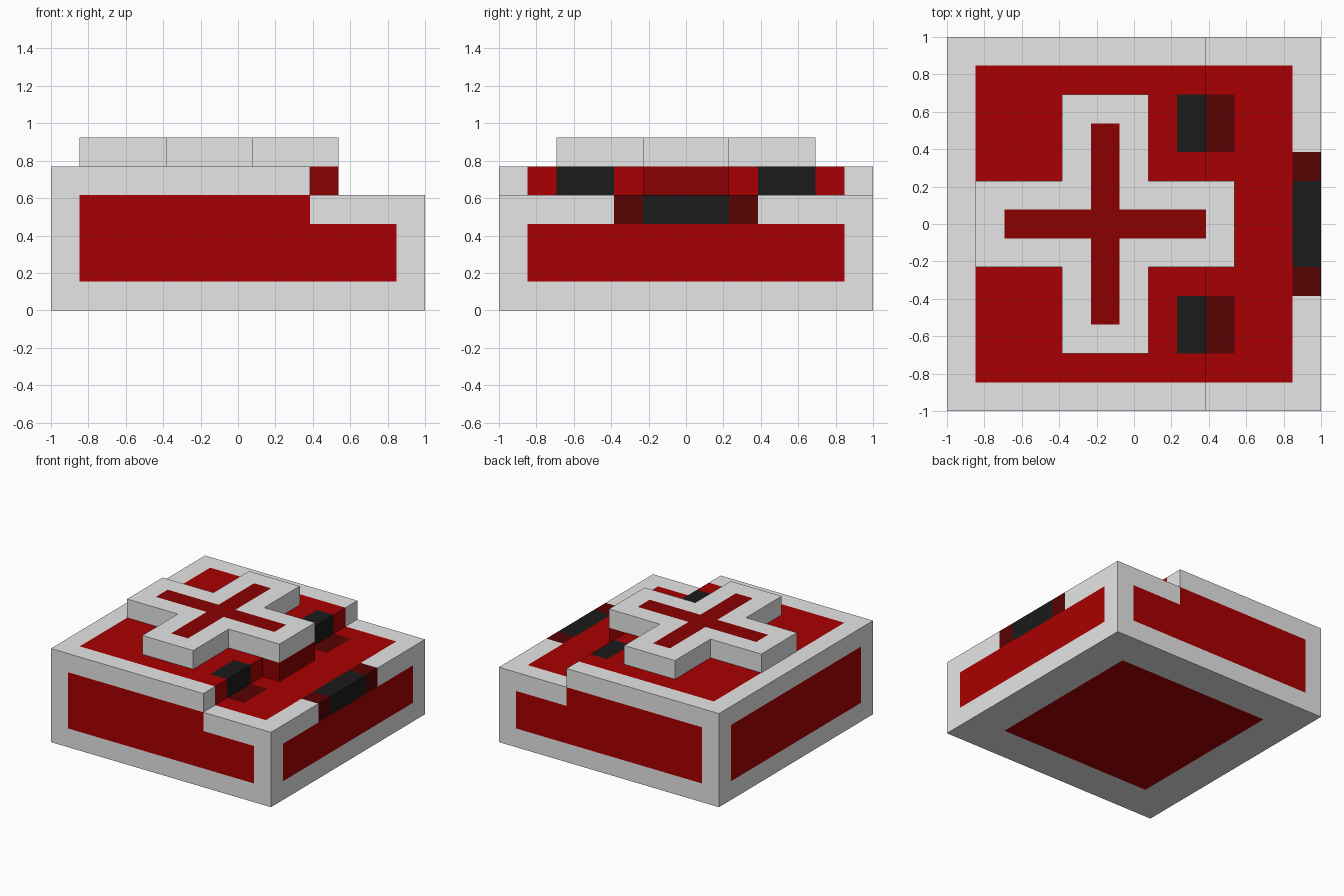
import bpy
import bmesh
from collections import Counter
from mathutils import Matrix, Vector

if "Cube" in bpy.data.objects:
    bpy.data.objects.remove(bpy.data.objects["Cube"])

U = 2 / 13  # the whole model sits on a 13 x 13 grid of this size


def material(name, rgb):
    m = bpy.data.materials.new(name)
    m.diffuse_color = (*rgb, 1)
    m.use_nodes = True
    m.node_tree.nodes["Principled BSDF"].inputs["Base Color"].default_value = m.diffuse_color
    return m


MATS = [material("light grey", (0.79, 0.79, 0.79)),
        material("red", (0.4, 0.0, 0.0005)),
        material("deep red", (0.26, 0.0, 0.0)),
        material("maroon", (0.1, 0.0005, 0.0005)),
        material("black", (0.0105, 0.0105, 0.0105))]
GREY, RED, DEEP, MAROON, BLACK = range(5)


def build(name, boxes, cuts, colour):
    """Join boxes (grid units), cut faces on grid lines, colour faces by rule."""
    bm = bmesh.new()
    for lo, hi in boxes:
        lo, hi = Vector(lo), Vector(hi)
        bmesh.ops.create_cube(bm, size=1, matrix=Matrix.Translation((lo + hi) / 2)
                              @ Matrix.Diagonal((*(hi - lo), 1)))
    for axis, values in enumerate(cuts):
        for v in values:
            co, no = Vector(), Vector()
            co[axis], no[axis] = v, 1
            bmesh.ops.bisect_plane(bm, geom=bm.verts[:] + bm.edges[:] + bm.faces[:],
                                   plane_co=co, plane_no=no, dist=1e-4)
    # Drop inner faces where two boxes touch, and those the rule rejects
    key = lambda f: tuple(round(c, 2) + 0.0 for c in f.calc_center_median())
    count = Counter(key(f) for f in bm.faces)
    dead = []
    for f in bm.faces:
        c = colour(f.calc_center_median(), f.normal)
        if count[key(f)] > 1 or c is None:
            dead.append(f)
        else:
            f.material_index = c
    bmesh.ops.delete(bm, geom=dead, context='FACES')
    bmesh.ops.remove_doubles(bm, verts=bm.verts[:], dist=1e-3)
    bm.transform(Matrix.Scale(U, 4) @ Matrix.Translation((-6.5, -6.5, 0)))
    me = bpy.data.meshes.new(name)
    bm.to_mesh(me)
    bm.free()
    for m in MATS:
        me.materials.append(m)
    bpy.context.collection.objects.link(bpy.data.objects.new(name, me))


def body_colour(c, n):
    x, z, side = c.x, c.z, abs(c.y - 6.5)
    # Black pads on the step edge with maroon marks in front of them
    if 2.5 < side < 4.5 and z > 3.9:
        if 8 < x < 9.01 and (n.z > 0.5 or n.x > 0.5):
            return BLACK
        if 9.01 < x < 10 and n.z > 0.5:
            return MAROON
    # Slot in the right rim
    if x > 12 and z > 3 and side < 2.5 and (n.z > 0.5 or n.x > 0.5):
        return BLACK if side < 1.5 else MAROON
    # Red panels inside grey borders
    if n.z < -0.5:
        return RED if side < 4.5 and 2 < x < 11 else GREY
    if n.z > 0.5:
        return RED if side < 5.5 and 1 < x < 12 else GREY
    if abs(n.y) > 0.5:
        return RED if 1 < x < 12 and 1 < z < (4 if x < 9 else 3) else GREY
    if n.x > 0.5:
        return RED if side < 5.5 and (x < 10 or 1 < z < 3) else GREY
    return RED if side < 5.5 and 1 < z < 4 else GREY


def cross_colour(c, n):
    if n.z < -0.5:
        return None  # rests on the body
    x, side = c.x, abs(c.y - 6.5)
    inner = (side < 0.5 and 2 < x < 9) or (side < 3.5 and 5 < x < 6)
    return DEEP if n.z > 0.5 and inner else GREY


# Stepped body: high rear part and low right-hand part
build("stepped_body", [((0, 0, 0), (9, 13, 5)), ((9, 0, 0), (13, 13, 4))],
      ((1, 2, 8, 10, 11, 12), (1, 2, 4, 5, 8, 9, 11, 12), (1, 3, 4)), body_colour)

# Raised cross: long bar and two side arms
build("raised_cross", [((1, 5, 5), (10, 8, 6)), ((4, 2, 5), (7, 5, 6)), ((4, 8, 5), (7, 11, 6))],
      ((2, 4, 5, 6, 7, 9), (3, 6, 7, 10), ()), cross_colour)

# Block holding up the overhanging end of the cross
build("cross_support", [((9, 5, 4), (10, 8, 5))], ((), (), ()),
      lambda c, n: None if abs(n.z) > 0.5 or n.x < -0.5 else DEEP)
